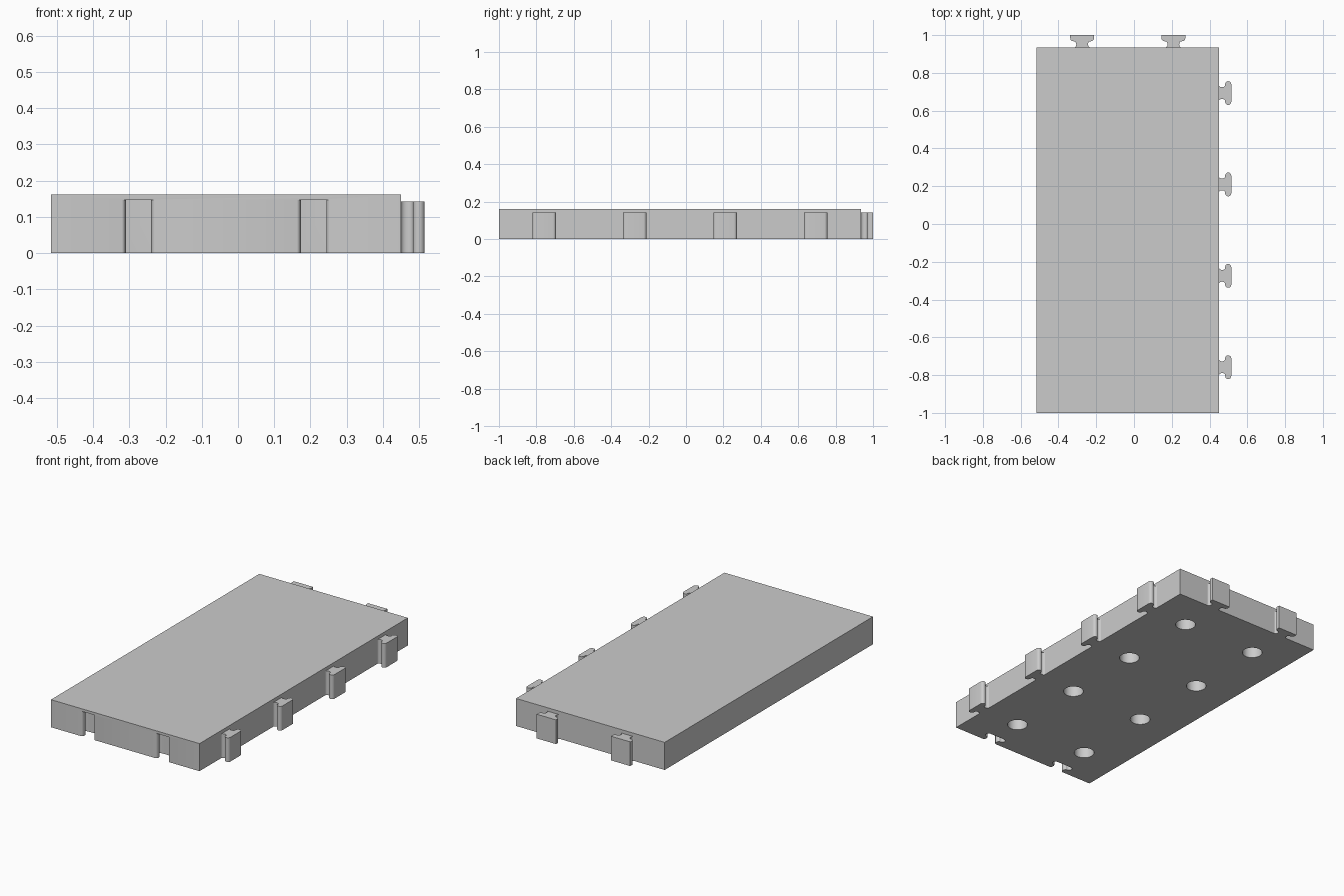
import bpy, bmesh, math

if "Cube" in bpy.data.objects:
    bpy.data.objects.remove(bpy.data.objects["Cube"], do_unlink=True)

# Plate limits, connector layout and heights
X0, X1, Y0, Y1, TOP = -0.516, 0.45, -1.0, 0.935, 0.162
W, L = X1 - X0, Y1 - Y0
COLS = [X0 + W * (i + 0.5) / 2 for i in range(2)]
ROWS = [Y0 + L * (i + 0.5) / 4 for i in range(4)]
TAB_H, SLOT_H = 0.142, 0.147

grey = bpy.data.materials.new("light grey")
grey.use_nodes = True
colour = (0.6, 0.6, 0.6, 1)
grey.diffuse_color = colour
grey.node_tree.nodes["Principled BSDF"].inputs["Base Color"].default_value = colour


def arc(cx, cy, rx, ry, a0, a1, n=10):
    return [(cx + rx * math.cos(math.radians(a0 + (a1 - a0) * i / n)),
             cy + ry * math.sin(math.radians(a0 + (a1 - a0) * i / n)))
            for i in range(n + 1)]


def connector(neck, head, reach, square=False, start=0.0):
    """T-shaped outline: hollowed neck, then a wide head with rounded ends."""
    r = reach / 4
    half = arc(neck + 0.011, r, 0.011, r, 270, 90)
    if square:
        half += arc(head - r, 3 * r, r, r, 270, 360) + [(head, reach)]
    else:
        half += arc(head - r, 3 * r, r, r, 270, 450)
    if start:
        half.insert(0, (half[0][0], start))
    return half + [(-s, d) for s, d in reversed(half)]


def add_prism(bm, points, z0, z1):
    face = bm.faces.new([bm.verts.new((x, y, z0)) for x, y in points])
    ext = bmesh.ops.extrude_face_region(bm, geom=[face])
    verts = [g for g in ext["geom"] if isinstance(g, bmesh.types.BMVert)]
    bmesh.ops.translate(bm, verts=verts, vec=(0, 0, z1 - z0))


def make(name, prisms):
    bm = bmesh.new()
    for p in prisms:
        add_prism(bm, *p)
    bmesh.ops.recalc_face_normals(bm, faces=bm.faces)
    mesh = bpy.data.meshes.new(name)
    bm.to_mesh(mesh)
    bm.free()
    mesh.materials.append(grey)
    ob = bpy.data.objects.new(name, mesh)
    bpy.context.collection.objects.link(ob)
    return ob


def smooth(ob):
    bpy.ops.object.select_all(action="DESELECT")
    ob.select_set(True)
    bpy.context.view_layer.objects.active = ob
    bpy.ops.object.shade_smooth_by_angle(angle=math.radians(35))


# Plate body
plate = make("plate", [([(X0, Y0), (X1, Y0), (X1, Y1), (X0, Y1)], 0, TOP)])

# Front slots and underside holes, cut as one set
slot = connector(0.035, 0.066, 0.07, start=-0.02)
cuts = [([(x + s, Y0 + d) for s, d in slot], -0.02, SLOT_H) for x in COLS]
cuts += [(arc(x, y, 0.055, 0.055, 0, 351, 39), -0.02, SLOT_H) for x in COLS for y in ROWS]
cutter = make("slot_and_hole_cutter", cuts)
cutter.hide_render = True
cut = plate.modifiers.new("slots and holes", "BOOLEAN")
cut.operation = "DIFFERENCE"
cut.solver = "EXACT"
cut.object = cutter
bpy.context.view_layer.objects.active = plate
bpy.ops.object.modifier_apply(modifier=cut.name)
bpy.data.objects.remove(cutter, do_unlink=True)
smooth(plate)

# Side tabs along the left edge
side = connector(0.031, 0.063, 0.065)
for i, y in enumerate(ROWS):
    smooth(make(f"side_tab_{i + 1}", [([(X1 + d, y + s) for s, d in side], 0, TAB_H)]))

# Back tabs, with flat outer corners
back = connector(0.031, 0.063, 0.065, square=True)
for i, x in enumerate(COLS):
    smooth(make(f"back_tab_{i + 1}", [([(x + s, Y1 + d) for s, d in back], 0, TAB_H)]))
